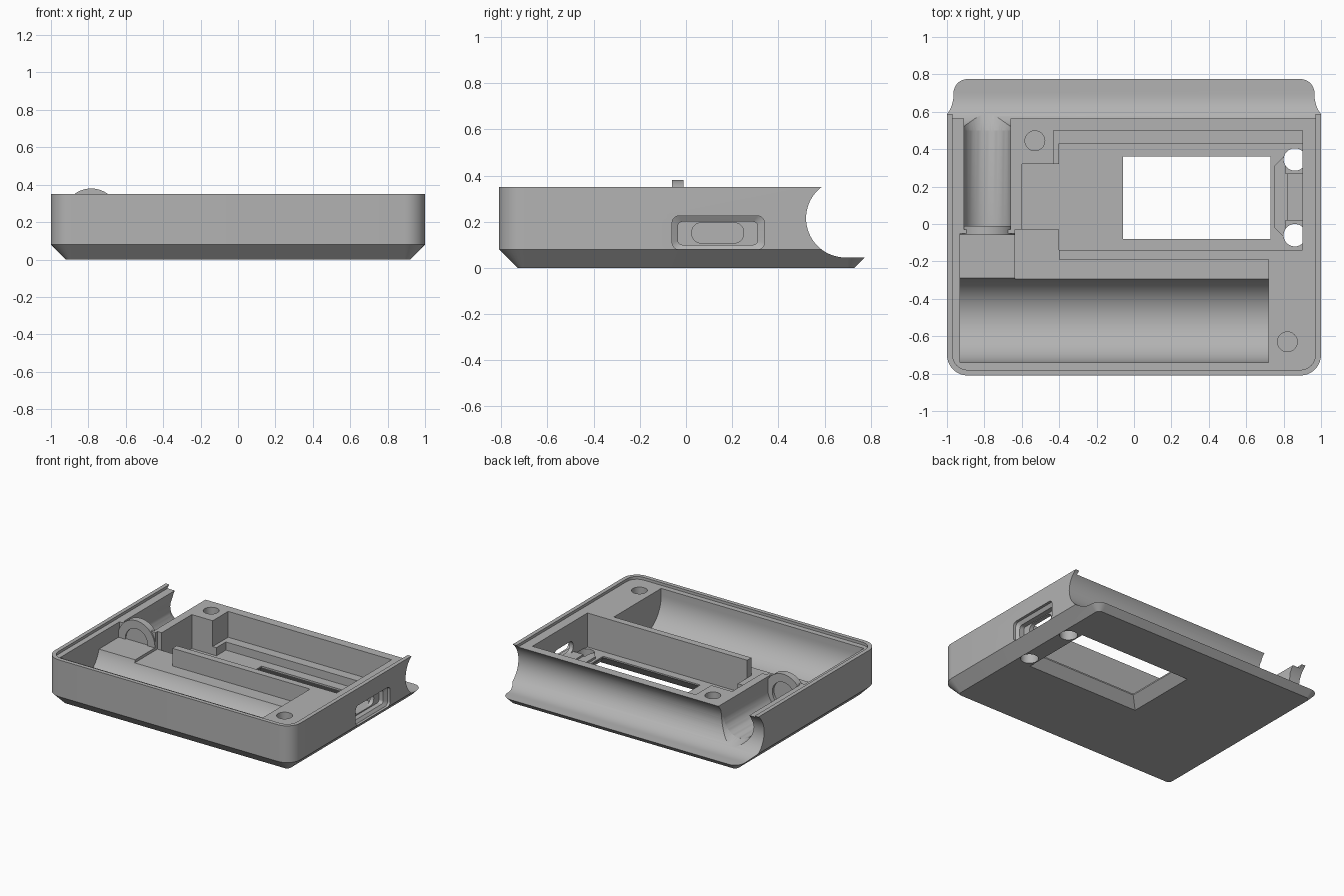
import bpy, bmesh, math

old = bpy.data.objects.get("Cube")
if old:
    bpy.data.objects.remove(old, do_unlink=True)

gray = bpy.data.materials.new("matte gray")
gray.use_nodes = True
GRAY = (0.45, 0.45, 0.45, 1)
gray.diffuse_color = GRAY
gray.node_tree.nodes["Principled BSDF"].inputs["Base Color"].default_value = GRAY


def circle(u, v, r, n=64):
    return [(u + r * math.cos(math.tau * i / n), v + r * math.sin(math.tau * i / n)) for i in range(n)]


def rect(u0, u1, v0, v1, r=0, n=8):
    """Rectangle outline, rounded when r is given."""
    if not r:
        return [(u0, v0), (u1, v0), (u1, v1), (u0, v1)]
    centres = [(u1 - r, v1 - r), (u0 + r, v1 - r), (u0 + r, v0 + r), (u1 - r, v0 + r)]
    pts = []
    for q, (cu, cv) in enumerate(centres):
        for i in range(n + 1):
            a = math.pi / 2 * (q + i / n)
            pts.append((cu + r * math.cos(a), cv + r * math.sin(a)))
    return pts


def solid(name, axis, *sections):
    """Closed loft through (position, outline) sections along an axis."""
    place = {"x": lambda t, u, v: (t, u, v),
             "y": lambda t, u, v: (u, t, v),
             "z": lambda t, u, v: (u, v, t)}[axis]
    bm = bmesh.new()
    rings = [[bm.verts.new(place(t, u, v)) for u, v in pts] for t, pts in sections]
    n = len(rings[0])
    for a, b in zip(rings, rings[1:]):
        for i in range(n):
            j = (i + 1) % n
            bm.faces.new((a[i], a[j], b[j], b[i]))
    bm.faces.new(rings[0])
    bm.faces.new(rings[-1])
    bmesh.ops.recalc_face_normals(bm, faces=bm.faces[:])
    mesh = bpy.data.meshes.new(name)
    bm.to_mesh(mesh)
    bm.free()
    mesh.materials.append(gray)
    ob = bpy.data.objects.new(name, mesh)
    bpy.context.collection.objects.link(ob)
    return ob


def cut(target, axis, *sections):
    tool = solid("cutter", axis, *sections)
    tool.hide_render = True
    mod = target.modifiers.new("cut", "BOOLEAN")
    mod.operation, mod.solver, mod.object = "DIFFERENCE", "EXACT", tool
    bpy.context.view_layer.objects.active = target
    bpy.ops.object.modifier_apply(modifier=mod.name)
    bpy.data.objects.remove(tool, do_unlink=True)


def pocket(target, x0, x1, y0, y1, floor):
    outline = rect(x0, x1, y0, y1)
    cut(target, "z", (floor, outline), (0.5, outline))


def finish(ob):
    bpy.ops.object.select_all(action="DESELECT")
    ob.select_set(True)
    bpy.context.view_layer.objects.active = ob
    bpy.ops.object.shade_smooth_by_angle(angle=math.radians(25))


# Case half with rounded corners and a chamfered underside
case = solid("case_shell", "z",
             (0, rect(-0.92, 0.92, -0.73, 0.73, 0.03)),
             (0.08, rect(-1, 1, -0.81, 0.81, 0.11)),
             (0.35, rect(-1, 1, -0.81, 0.81, 0.11)))
# Low lip around the rim
lip = rect(-0.97, 0.97, -0.78, 0.95, 0.08)
cut(case, "z", (0.33, lip), (0.5, lip))

# Round groove along the back edge
groove = [(0.69 + 0.17 * math.cos(a), 0.215 + 0.17 * math.sin(a))
          for a in (math.pi * (0.5 + i / 32) for i in range(33))]
groove += [(0.95, 0.045), (0.95, 0.385)]
cut(case, "x", (-1.2, groove), (1.2, groove))

# Battery trough
trough = [(-0.51 + 0.23 * math.cos(a), 0.28 + 0.23 * math.sin(a))
          for a in (math.pi * (1 + i / 40) for i in range(41))]
trough += [(-0.28, 0.5), (-0.74, 0.5)]
cut(case, "x", (-0.93, trough), (0.72, trough))

# Shelves beside the trough
pocket(case, -0.93, -0.63, -0.5, -0.05, 0.22)
pocket(case, -0.635, -0.4, -0.5, -0.03, 0.2)
pocket(case, -0.41, 0.72, -0.5, -0.19, 0.2)

# Circuit board pocket, its side bay and the ledge behind it
pocket(case, -0.6, 0, -0.03, 0.32, 0.08)
pocket(case, -0.4, 0.9, -0.14, 0.43, 0.08)
pocket(case, -0.43, 0.9, 0.32, 0.5, 0.14)

# Plunger channel opening into the back groove
channel = [(-0.785 + 0.125 * math.cos(a), 0.23 + 0.125 * math.sin(a))
           for a in (math.pi * (1 + i / 24) for i in range(25))]
channel += [(-0.66, 0.5), (-0.91, 0.5)]
cut(case, "y", (-0.03, channel), (0.62, channel))
cut(case, "y", (0.5, circle(-0.785, 0.23, 0.125)), (0.7, circle(-0.785, 0.23, 0.185)))

# Display window, flared towards the underside
cut(case, "z", (-0.02, rect(-0.14, 0.81, -0.15, 0.42)),
    (0.07, rect(-0.06, 0.73, -0.08, 0.36)),
    (0.2, rect(-0.06, 0.73, -0.08, 0.36)))

# Button holes and screw holes
for y in (0.345, -0.06):
    hole = circle(0.86, y, 0.06, 40)
    cut(case, "z", (-0.1, hole), (0.085, hole))
for x, y in ((-0.53, 0.445), (0.82, -0.63)):
    hole = circle(x, y, 0.053, 40)
    cut(case, "z", (0.1, hole), (0.5, hole))

# Stepped port opening in the side wall
outer = rect(-0.06, 0.34, 0.08, 0.225, 0.03)
middle = rect(-0.035, 0.31, 0.1, 0.2, 0.02)
slot = rect(0.025, 0.25, 0.108, 0.195, 0.04)
cut(case, "x", (0.965, middle), (0.98, outer), (1.1, outer))
cut(case, "x", (0.93, middle), (1.1, middle))
cut(case, "x", (0.8, slot), (1.1, slot))
finish(case)

# Guide ring in front of the channel
ring = solid("guide_ring", "y", (-0.06, circle(-0.785, 0.23, 0.15)),
             (-0.01, circle(-0.785, 0.23, 0.15)))
cut(ring, "y", (-0.2, circle(-0.785, 0.23, 0.09)), (0.2, circle(-0.785, 0.23, 0.09)))
finish(ring)

# Stepped port support on the pocket floor
base = [(0.75, -0.02), (0.81, -0.08), (0.81, 0.02), (0.9, 0.02),
        (0.9, 0.27), (0.81, 0.27), (0.81, 0.37), (0.75, 0.31)]
support = solid("port_support", "z", (0.07, base), (0.095, base))
for y in (0.345, -0.06):
    hole = circle(0.86, y, 0.06, 40)
    cut(support, "z", (0, hole), (0.2, hole))
finish(support)
pad_outline = rect(0.82, 0.9, 0.02, 0.27)
finish(solid("port_pad", "z", (0.08, pad_outline), (0.108, pad_outline)))
